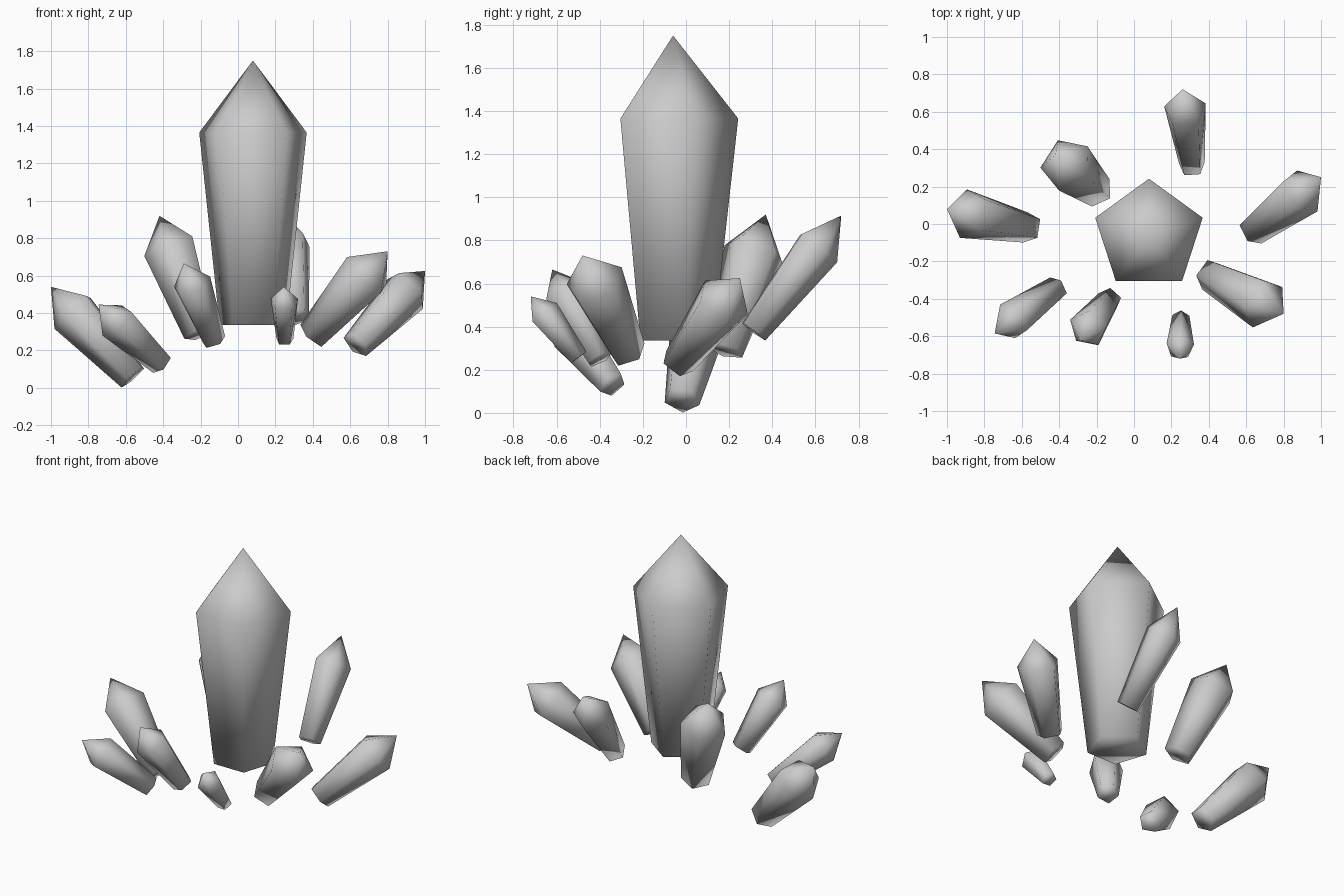
import bpy, bmesh
from math import cos, sin, tau
from mathutils import Vector

if "Cube" in bpy.data.objects:
    bpy.data.objects.remove(bpy.data.objects["Cube"])

SIDES = 5
SHOULDER = 0.728     # fraction of the length where the point begins
BASE_TAPER = 0.62    # base radius relative to shoulder radius


def crystal(name, base, apex, radius, corner):
    """Tapered five-sided shaft with a point; corner is roughly where one shoulder corner lies."""
    base, apex = Vector(base), Vector(apex)
    axis = apex - base
    n = axis.normalized()
    shoulder = base + axis * SHOULDER
    u = Vector(corner) - shoulder
    u = (u - n * u.dot(n)).normalized()
    v = n.cross(u)

    bm = bmesh.new()

    def ring(center, r):
        return [bm.verts.new(center + (u * cos(tau * i / SIDES) + v * sin(tau * i / SIDES)) * r)
                for i in range(SIDES)]

    low = ring(base, radius * BASE_TAPER)
    high = ring(shoulder, radius)
    tip = bm.verts.new(apex)
    bm.faces.new(low[::-1])
    for i in range(SIDES):
        j = (i + 1) % SIDES
        bm.faces.new((low[i], low[j], high[j], high[i]))
        bm.faces.new((high[i], high[j], tip))
    for f in bm.faces:
        f.smooth = True
    mesh = bpy.data.meshes.new(name)
    bm.to_mesh(mesh)
    bm.free()
    obj = bpy.data.objects.new(name, mesh)
    bpy.context.collection.objects.link(obj)


# Large upright crystal in the middle
crystal("main_crystal", (0.08, -0.06, 0.335), (0.08, -0.06, 1.75), 0.302, (0.08, 0.24, 1.365))

# Smaller crystals leaning outwards around it: base, apex, radius, corner
small = {
    "left_crystal": ((-0.56, -0.02, 0.06), (-1.0, 0.08, 0.54), 0.138, (-0.97, 0.06, 0.33)),
    "back_left_crystal": ((-0.20, 0.18, 0.29), (-0.42, 0.37, 0.92), 0.148, (-0.42, 0.45, 0.75)),
    "back_crystal": ((0.31, 0.31, 0.38), (0.26, 0.72, 0.915), 0.117, (0.27, 0.70, 0.70)),
    "right_crystal": ((0.63, -0.04, 0.23), (1.0, 0.25, 0.625), 0.132, (0.99, 0.19, 0.42)),
    "front_right_crystal": ((0.40, -0.27, 0.28), (0.80, -0.48, 0.73), 0.142, (0.79, -0.34, 0.56)),
    "front_crystal": ((0.25, -0.50, 0.255), (0.245, -0.72, 0.54), 0.077, (0.25, -0.61, 0.52)),
    "front_left_outer_crystal": ((-0.41, -0.34, 0.13), (-0.745, -0.585, 0.445), 0.107,
                                 (-0.57, -0.57, 0.41)),
    "front_left_inner_crystal": ((-0.13, -0.40, 0.25), (-0.29, -0.62, 0.665), 0.107,
                                 (-0.14, -0.55, 0.60)),
}
for name, spec in small.items():
    crystal(name, *spec)
